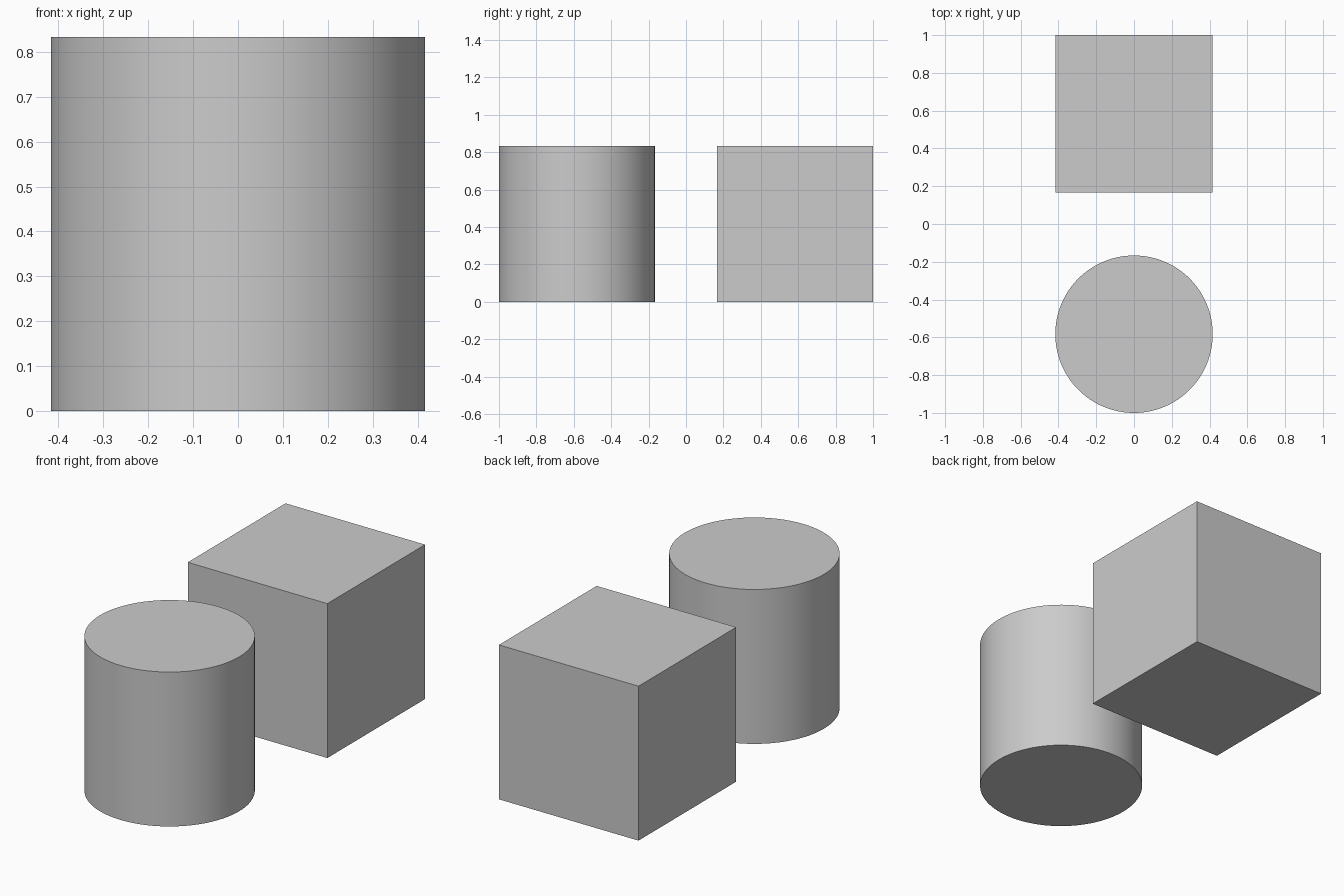
import bpy
import math

if "Cube" in bpy.data.objects:
    bpy.data.objects.remove(bpy.data.objects["Cube"])

SIZE = 5 / 6          # width, depth and height of both solids
OFFSET = 1 - SIZE / 2  # distance of each centre from the origin along y

# Cube at the back
bpy.ops.mesh.primitive_cube_add(size=SIZE, location=(0, OFFSET, SIZE / 2))
bpy.context.object.name = "cube"

# Cylinder at the front
bpy.ops.mesh.primitive_cylinder_add(vertices=128, radius=SIZE / 2, depth=SIZE,
                                    location=(0, -OFFSET, SIZE / 2))
bpy.context.object.name = "cylinder"
bpy.ops.object.shade_smooth_by_angle(angle=math.radians(30))
